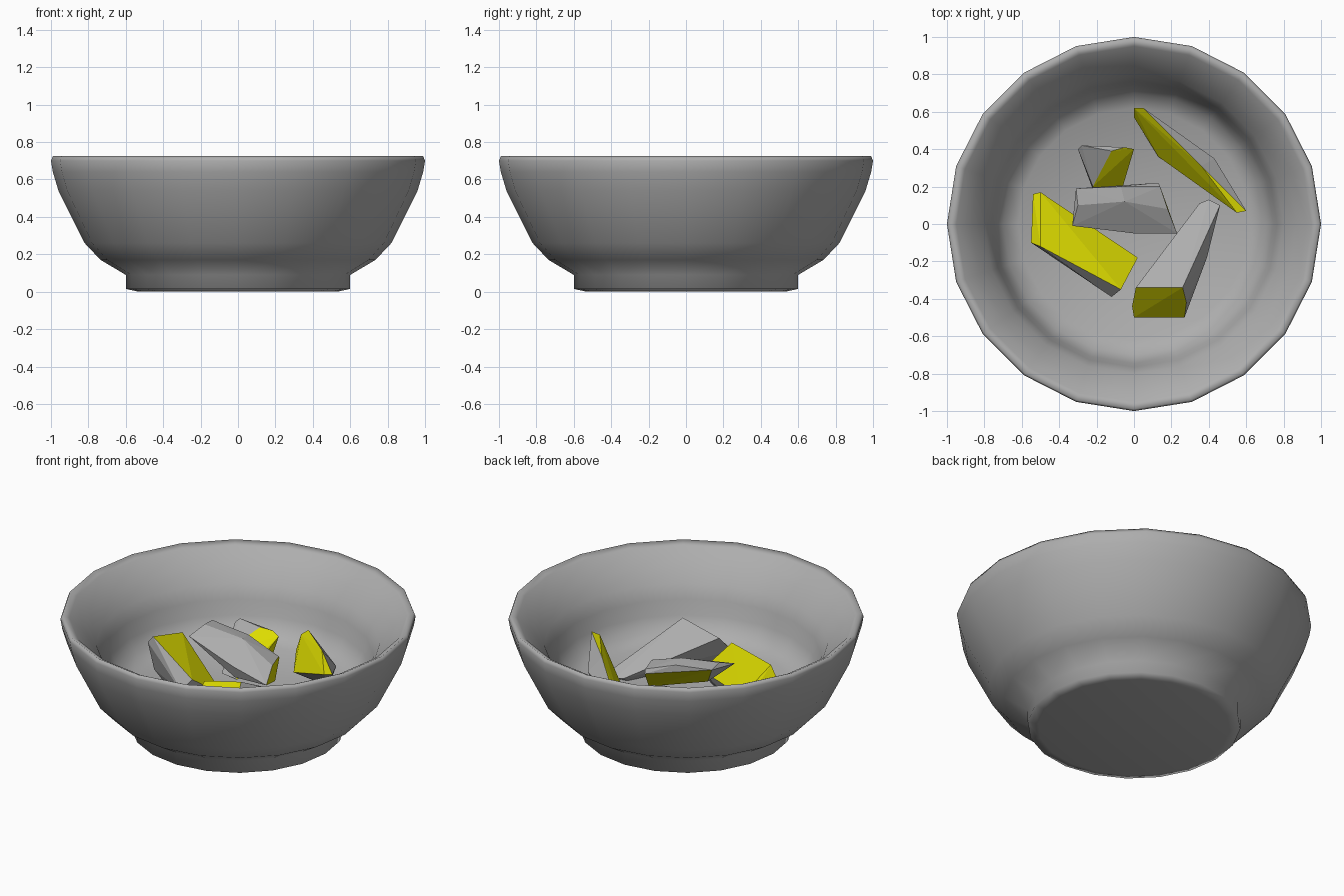
import bpy, bmesh, math
from mathutils import Vector

if "Cube" in bpy.data.objects:
    bpy.data.objects.remove(bpy.data.objects["Cube"])


def material(name, color):
    mat = bpy.data.materials.new(name)
    mat.diffuse_color = (*color, 1)
    mat.use_nodes = True
    mat.node_tree.nodes["Principled BSDF"].inputs["Base Color"].default_value = mat.diffuse_color
    return mat


grey = material("grey_skin", (0.42, 0.42, 0.42))
yellow = material("yellow_flesh", (0.72, 0.71, 0.0))


def add_object(name, bm, mats):
    mesh = bpy.data.meshes.new(name)
    bm.to_mesh(mesh)
    bm.free()
    obj = bpy.data.objects.new(name, mesh)
    bpy.context.collection.objects.link(obj)
    for mat in mats:
        mesh.materials.append(mat)
    return obj


def lathe(name, profile, sides):
    """Revolve an (r, z) profile about z."""
    bm = bmesh.new()
    verts = [bm.verts.new((r, 0, z)) for r, z in profile]
    edges = [bm.edges.new(pair) for pair in zip(verts, verts[1:])]
    bmesh.ops.spin(bm, geom=verts + edges, axis=(0, 0, 1), cent=(0, 0, 0),
                   angle=2 * math.pi, steps=sides, use_merge=True)
    bmesh.ops.remove_doubles(bm, verts=bm.verts, dist=0.0005)
    bmesh.ops.recalc_face_normals(bm, faces=bm.faces)
    return add_object(name, bm, [grey])


def wedge(name, points, flesh_dir, limit):
    """Convex cut piece; faces turned towards flesh_dir are yellow."""
    bm = bmesh.new()
    for p in points:
        bm.verts.new(p)
    bmesh.ops.convex_hull(bm, input=bm.verts)
    loose = [v for v in bm.verts if not v.link_faces]
    bmesh.ops.delete(bm, geom=loose, context='VERTS')
    bmesh.ops.recalc_face_normals(bm, faces=bm.faces)
    bm.normal_update()
    direction = Vector(flesh_dir).normalized()
    for f in bm.faces:
        f.material_index = int(f.normal.dot(direction) > limit)
    return add_object(name, bm, [grey, yellow])


# Bowl: foot, flared outer wall, rounded rim, stepped inner wall and floor
bowl = lathe("bowl", [
    (0, 0.0), (0.54, 0.002), (0.6, 0.015), (0.6, 0.09), (0.735, 0.17),
    (0.82, 0.26), (0.96, 0.54), (0.99, 0.64), (1.0, 0.70), (0.99, 0.725),
    (0.95, 0.705), (0.87, 0.62), (0.80, 0.54), (0.765, 0.46), (0.745, 0.37),
    (0.70, 0.29), (0.62, 0.245), (0, 0.22)], 20)
bpy.context.view_layer.objects.active = bowl
bowl.select_set(True)
bpy.ops.object.shade_smooth_by_angle(angle=math.radians(100))

# Left piece, cut face up
wedge("left_wedge", [
    (-.54, .16, .39), (-.5, .17, .41), (-.5, -.12, .495), (-.55, -.1, .44),
    (.02, -.18, .30), (-.07, -.35, .43), (-.12, -.39, .36),
    (-.52, .12, .24), (-.52, -.08, .27), (-.03, -.2, .23), (-.3, -.2, .22)],
    (.1, .31, .93), .6)

# Middle piece, skin up, resting on the others
wedge("middle_wedge", [
    (-.31, .19, .53), (-.33, -.01, .50), (-.3, .1, .54), (-.07, .2, .50),
    (-.05, .12, .51), (.13, .22, .40), (.14, .20, .42), (.18, .08, .42),
    (0, -.05, .415), (.23, -.05, .36), (0, -.03, .34), (-.22, .1, .40),
    (.15, .15, .29)],
    (.5, 0, -.85), .3)

# Small piece tucked behind the middle one
wedge("rear_wedge", [
    (-.3, .4, .44), (-.28, .42, .46), (-.12, .39, .46), (-.05, .41, .45),
    (0, .4, .43), (-.22, .2, .36), (-.06, .2, .26), (-.25, .38, .26),
    (-.05, .38, .25), (-.1, .13, .24), (-.2, .13, .25)],
    (.95, -.1, .3), .35)

# Piece leaning on the right rear wall
wedge("right_wedge", [
    (0, .62, .36), (.05, .62, .40), (.43, .35, .38), (.36, .31, .475),
    (.6, .07, .48), (.55, .06, .47), (.13, .36, .257), (0, .57, .28),
    (.1, .53, .25), (.45, .25, .30), (.3, .33, .26)],
    (-.6, -.52, .6), .7)

# Front piece, raised yellow end towards the front
wedge("front_wedge", [
    (.35, .11, .27), (.40, .13, .265), (.46, .1, .28), (.39, -.18, .33),
    (.01, -.34, .44), (.26, -.34, .50), (.28, -.42, .40), (.27, -.5, .31),
    (0, -.5, .28), (-.01, -.44, .33), (.36, .05, .23), (.2, -.35, .23)],
    (0, -.7, .7), .75)
